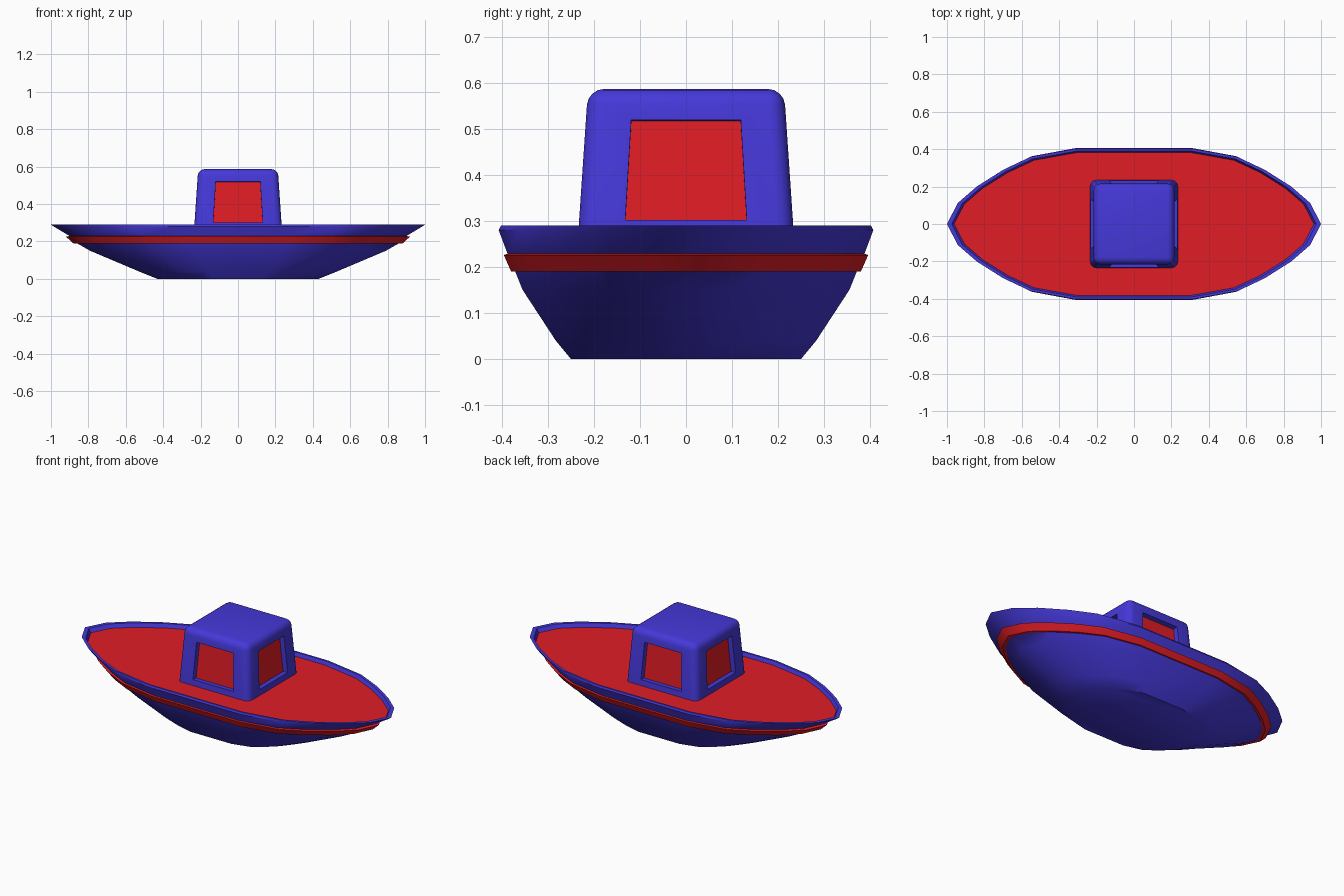
import bpy, bmesh, math
from mathutils import Vector

if "Cube" in bpy.data.objects:
    bpy.data.objects.remove(bpy.data.objects["Cube"])


def material(name, color):
    m = bpy.data.materials.new(name)
    m.diffuse_color = color
    m.use_nodes = True
    m.node_tree.nodes["Principled BSDF"].inputs["Base Color"].default_value = m.diffuse_color
    return m


BLUE = material("blue_paint", (0.06, 0.04, 0.70, 1))
RED = material("red_paint", (0.75, 0.012, 0.018, 1))


def finish(bm, name, angle):
    bmesh.ops.recalc_face_normals(bm, faces=bm.faces)
    me = bpy.data.meshes.new(name)
    bm.to_mesh(me)
    bm.free()
    ob = bpy.data.objects.new(name, me)
    bpy.context.collection.objects.link(ob)
    me.materials.append(BLUE)
    me.materials.append(RED)
    bpy.ops.object.select_all(action='DESELECT')
    bpy.context.view_layer.objects.active = ob
    ob.select_set(True)
    bpy.ops.object.shade_smooth_by_angle(angle=math.radians(angle))
    return ob


# Plan outline, one quarter (unit length and beam), mirrored to a closed loop
quarter = [(1, 0), (0.942, 0.28), (0.84, 0.50), (0.70, 0.72), (0.555, 0.89), (0.31, 1)]
half = quarter + [(-x, y) for x, y in reversed(quarter)]
outline = half + [(x, -y) for x, y in reversed(half[1:-1])]

# Hull sections from keel to deck: z, half length, half beam, material of band above
sections = [
    (0.00, 0.43, 0.25, 0), (0.04, 0.53, 0.283, 0), (0.15, 0.79, 0.355, 0),
    (0.19, 0.86, 0.371, 1), (0.19, 0.88, 0.380, 1), (0.226, 0.92, 0.396, 1),
    (0.229, 0.90, 0.388, 0), (0.28, 0.985, 0.407, 0), (0.29, 1.0, 0.402, 0),
    (0.29, 0.975, 0.391, 0), (0.268, 0.962, 0.383, 0),
]
bm = bmesh.new()
rings = [[bm.verts.new((x * L, y * B, z)) for x, y in outline] for z, L, B, _ in sections]
n = len(outline)
for k in range(len(rings) - 1):
    for i in range(n):
        j = (i + 1) % n
        f = bm.faces.new((rings[k][i], rings[k][j], rings[k + 1][j], rings[k + 1][i]))
        f.material_index = sections[k][3]
bm.faces.new(rings[0])
bm.faces.new(rings[-1]).material_index = 1   # deck
finish(bm, "hull", 40)

# Cabin: tapered box with rounded upright and roof edges
Z0, Z1, R0, R1 = 0.262, 0.587, 0.235, 0.213
bm = bmesh.new()
bmesh.ops.create_cube(bm, size=2)
for v in bm.verts:
    r = R1 if v.co.z > 0 else R0
    v.co = Vector((v.co.x * r, v.co.y * r, Z1 if v.co.z > 0 else Z0))
edges = [e for e in bm.edges if max(v.co.z for v in e.verts) > 0.5]
bmesh.ops.bevel(bm, geom=edges, offset=0.035, segments=4, profile=0.5, affect='EDGES')

# Recessed window in each wall
for a in range(4):
    out = Vector((round(math.cos(a * math.pi / 2)), round(math.sin(a * math.pi / 2)), 0))
    side = Vector((-out.y, out.x, 0))
    bm.normal_update()
    wall = max((f for f in bm.faces if f.normal.dot(out) > 0.95), key=lambda f: f.calc_area())
    bmesh.ops.inset_individual(bm, faces=[wall], thickness=0.04)
    for v in wall.verts:
        z, w = (0.52, 0.119) if v.co.z > 0.42 else (0.302, 0.132)
        d = R0 + (R1 - R0) * (z - Z0) / (Z1 - Z0)
        s = math.copysign(w, v.co.dot(side))
        v.co = out * d + side * s + Vector((0, 0, z))
    bm.normal_update()
    bmesh.ops.inset_individual(bm, faces=[wall], thickness=0.0005, depth=-0.03)
    wall.material_index = 1
finish(bm, "cabin", 35)
